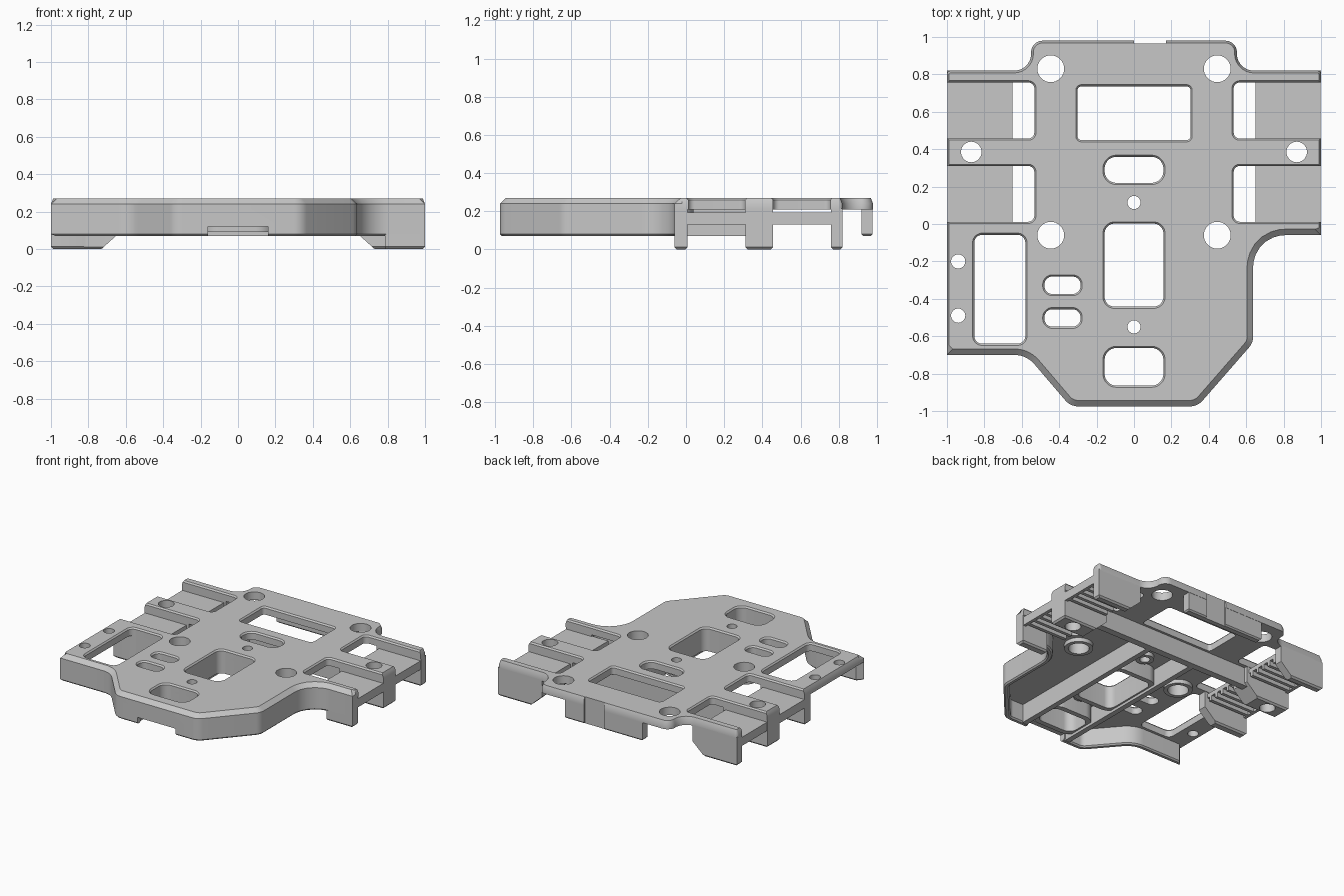
import bpy, bmesh, math
from mathutils import Vector

cube = bpy.data.objects.get("Cube")
if cube:
    bpy.data.objects.remove(cube)

mat = bpy.data.materials.new("plain grey")
mat.use_nodes = True
GREY = (0.57, 0.57, 0.57, 1)
mat.diffuse_color = GREY
mat.node_tree.nodes["Principled BSDF"].inputs["Base Color"].default_value = GREY

TOP, UNDER, SKIRT = 0.27, 0.21, 0.07
OVERLAP = UNDER + 0.006


def round_poly(corners, seg=7):
    """Counter-clockwise loop from (x, y, corner radius)."""
    pts, n = [], len(corners)
    for i, (x, y, r) in enumerate(corners):
        p = Vector((x, y))
        if r == 0:
            pts.append(p)
            continue
        d1 = (Vector(corners[i - 1][:2]) - p).normalized()
        d2 = (Vector(corners[(i + 1) % n][:2]) - p).normalized()
        half = d1.angle(d2) / 2
        t = r / math.tan(half)
        c = p + (d1 + d2).normalized() * r / math.sin(half)
        u, v = p + d1 * t - c, p + d2 * t - c
        for k in range(seg + 1):
            q = c + u.lerp(v, k / seg).normalized() * r
            if not any((q - o).length < 1e-4 for o in (pts[:1] + pts[-1:])):
                pts.append(q)
    return pts


def rect(x0, x1, y0, y1, r=0.0):
    return round_poly([(x0, y0, r), (x1, y0, r), (x1, y1, r), (x0, y1, r)])


def inset(pts, dist):
    """Move a loop inwards; dist is a number or a rule on the point."""
    out, n = [], len(pts)
    for i, p in enumerate(pts):
        a = (p - pts[i - 1]).normalized()
        b = (pts[(i + 1) % n] - p).normalized()
        na, nb = Vector((-a.y, a.x)), Vector((-b.y, b.x))
        m = (na + nb).normalized()
        d = dist(p) if callable(dist) else dist
        out.append(p + m * d / max(m.dot(na), 0.4))
    return out


def add_prism(bm, pts, z0, z1, top=0, bottom=0, drop=None):
    """Extrude a loop, with optional chamfers at either end."""
    rings = [(pts, z0), (pts, z1)]
    if bottom:
        rings[0:1] = [(inset(pts, bottom), z0), (pts, z0 + bottom)]
    if top:
        rings[-1:] = [(pts, z1 - drop), (inset(pts, top), z1)]
    loops = [[bm.verts.new((p.x, p.y, z)) for p in ring] for ring, z in rings]
    bm.faces.new(loops[0][::-1])
    bm.faces.new(loops[-1])
    n = len(pts)
    for lo, hi in zip(loops, loops[1:]):
        for i in range(n):
            j = (i + 1) % n
            bm.faces.new((lo[i], lo[j], hi[j], hi[i]))


def make(name, bm):
    bmesh.ops.recalc_face_normals(bm, faces=bm.faces)
    me = bpy.data.meshes.new(name)
    bm.to_mesh(me)
    bm.free()
    me.materials.append(mat)
    ob = bpy.data.objects.new(name, me)
    bpy.context.collection.objects.link(ob)
    return ob


def prism(name, pts, z0, z1, **kw):
    bm = bmesh.new()
    add_prism(bm, pts, z0, z1, **kw)
    return make(name, bm)


def box(name, x0, x1, y0, y1, z0, z1, **kw):
    return prism(name, rect(min(x0, x1), max(x0, x1), y0, y1), z0, z1, **kw)


# Openings
main_hole = (-0.165, 0.165, -0.45, 0.01, 0.06)
front_hole = (-0.165, 0.165, -0.872, -0.655, 0.07)
windows = [main_hole, front_hole,
           (-0.31, 0.31, 0.44, 0.744, 0.03),
           (-0.165, 0.165, 0.212, 0.367, 0.07),
           (-0.487, -0.278, -0.382, -0.273, 0.05),
           (-0.487, -0.278, -0.557, -0.448, 0.05),
           (-0.862, -0.573, -0.648, -0.05, 0.05)]
for y0, y1 in ((0.004, 0.318), (0.449, 0.765)):
    windows += [(0.525, 1.1, y0, y1, 0.04), (-1.1, -0.525, y0, y1, 0.04)]
screws = [(s * 0.445, y, 0.072) for s in (-1, 1) for y in (0.83, -0.06)]
pins = [(0, 0.115, 0.035), (0, -0.55, 0.035)]
rounds = screws + pins + [(s * 0.87, 0.385, 0.055) for s in (-1, 1)]
rounds += [(-0.94, y, 0.038) for y in (-0.2, -0.49)]

bm = bmesh.new()
for w in windows:
    add_prism(bm, inset(rect(*w), 0.008), -0.1, TOP + 0.001, top=-0.01, drop=0.012)
for x, y, r in rounds:
    add_prism(bm, rect(x - r, x + r, y - r, y + r, r), -0.1, TOP + 0.1)
add_prism(bm, rect(0, 0.17, 0.966, 1.1), -0.1, TOP + 0.1)
add_prism(bm, rect(-0.16, 0.16, -1.1, -0.92), -0.1, 0.12)
cutter = make("opening_cutter", bm)
cutter.hide_render = True

# Outer shape, the front edges having the wide chamfer
front = [(-1, -0.7, 0), (-0.575, -0.7, 0.14), (-0.34, -0.975, 0.09),
         (0.34, -0.975, 0.09), (0.637, -0.635, 0.09), (0.637, -0.06, 0.17),
         (1, -0.06, 0), (1, -0.02, 0)]
back = [(1, 0.82, 0.02), (0.55, 0.82, 0.09), (0.55, 0.98, 0.06)]
outline = round_poly(front + back + [(-x, y, r) for x, y, r in back[::-1]] + [(-1, -0.65, 0)])


def edge_width(p):
    on_end = p.x == -1 and p.y > -0.69
    return 0.032 if p.y < -0.05 and not on_end else 0.012


cut = []
slab = prism("top_plate", outline, UNDER, TOP, drop=0.03, top=edge_width)
cut.append(slab)

# Skirt under the front edge
inner = inset(outline, 0.04)
ids = [i for i, p in enumerate(outline[:-1]) if p.y < -0.055]
strip = [outline[i] for i in ids] + [inner[i] for i in ids[::-1]]
cut.append(prism("front_skirt", strip, SKIRT, OVERLAP, bottom=0.01))
cut.append(box("back_panel", -0.32, 0.33, 0.92, 0.978, SKIRT, OVERLAP, bottom=0.01))

# Collars, bosses and ribs on the underside
for name, (x0, x1, y0, y1, r) in (("main_collar", main_hole), ("front_collar", front_hole)):
    e = 0.03
    cut.append(prism(name, rect(x0 - e, x1 + e, y0 - e, y1 + e, r + e), 0.09, OVERLAP))
for x, y, r in [s for s in screws if s[1] < 0] + pins:
    R = r + 0.028
    cut.append(prism("boss", rect(x - R, x + R, y - R, y + R, R), 0.18, OVERLAP))
for s in (-1, 1):
    box("long_rib", s * 0.17, s * 0.21, -0.94, 0.43, SKIRT, OVERLAP)
box("cross_bar", -0.66, 0.66, 0.378, 0.43, SKIRT, OVERLAP)


def leg(name, s, y0, y1, ramp=True):
    """Hanging wall at the side with a sloping inner end."""
    prof = [(1, OVERLAP), (1, 0.012), (0.988, 0), (0.73, 0), (0.63, 0.09), (0.63, OVERLAP)]
    if not ramp:
        prof[3:] = [(0.785, 0), (0.785, OVERLAP)]
    bm = bmesh.new()
    f = bm.faces.new([bm.verts.new((s * x, y0, z)) for x, z in prof])
    ext = bmesh.ops.extrude_face_region(bm, geom=[f])["geom"]
    bmesh.ops.translate(bm, vec=(0, y1 - y0, 0),
                        verts=[v for v in ext if isinstance(v, bmesh.types.BMVert)])
    low = [e for e in bm.edges if all(v.co.z < 0.001 for v in e.verts)
           and abs(e.verts[0].co.y - e.verts[1].co.y) < 0.001]
    bmesh.ops.bevel(bm, geom=low, offset=0.012, segments=1, affect='EDGES')
    cut.append(make(name, bm))


# Side rails: legs and ribbed bay floors
for s, side in ((1, "left"), (-1, "right")):
    leg(side + "_front_leg", s, -0.06, 0.008, ramp=s < 0)
    leg(side + "_middle_leg", s, 0.312, 0.455)
    leg(side + "_back_leg", s, 0.759, 0.82)
    for y0, y1 in ((0.0, 0.33), (0.44, 0.77)):
        box(side + "_bay_floor", s * 0.65, s * 0.998, y0, y1, 0.165, 0.195)
        box(side + "_bay_lip", s * 0.975, s * 0.998, y0, y1, 0.13, 0.17)
        for k in range(5):
            y = y0 + 0.03 + k * 0.06
            box(side + "_bay_rib", s * 0.65, s * 0.99, y, y + 0.025, 0.13, 0.17)

# Apply the openings
for ob in cut:
    mod = ob.modifiers.new("openings", 'BOOLEAN')
    mod.operation, mod.solver, mod.object = 'DIFFERENCE', 'EXACT', cutter
    mod.use_self = True
deps = bpy.context.evaluated_depsgraph_get()
done = [(ob, bpy.data.meshes.new_from_object(ob.evaluated_get(deps))) for ob in cut]
for ob, me in done:
    ob.modifiers.clear()
    ob.data = me
bpy.data.objects.remove(cutter)

# Smooth rounded corners, keep edges crisp
bpy.ops.object.select_all(action='DESELECT')
for ob in cut:
    ob.select_set(True)
bpy.context.view_layer.objects.active = slab
bpy.ops.object.shade_smooth_by_angle(angle=math.radians(25))
